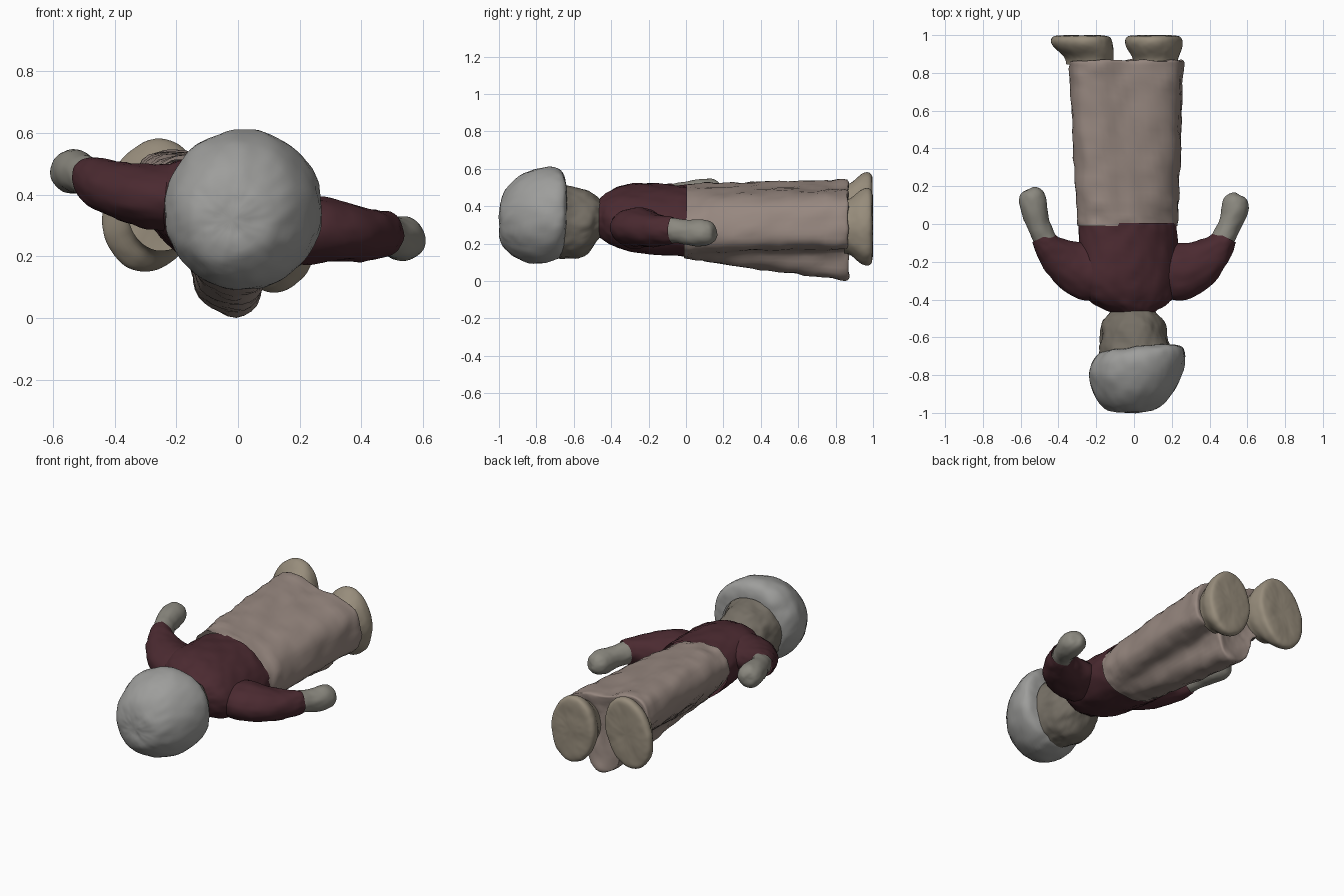
import bpy, bmesh
from math import sin, cos, pi, radians
from mathutils import Vector

if "Cube" in bpy.data.objects:
    bpy.data.objects.remove(bpy.data.objects["Cube"])

# soft lumpy surface shared by all parts
tex = bpy.data.textures.new("lumps", 'CLOUDS')
tex.noise_scale = 0.09


def mat(name, r, g, b):
    m = bpy.data.materials.new(name)
    m.diffuse_color = (r, g, b, 1)
    m.use_nodes = True
    m.node_tree.nodes["Principled BSDF"].inputs["Base Color"].default_value = m.diffuse_color
    return m


GREY = mat("hair_grey", .34, .34, .33)
SKIN = mat("face_tan", .18, .16, .13)
RED = mat("dark_red", .07, .023, .03)
ROBE = mat("dusty_pink", .31, .245, .215)
SHOE = mat("sand", .31, .265, .20)
HAND = mat("hand_grey", .26, .25, .215)


def loft(name, rings, material, lumps=0.012, caps=(True, True)):
    """Skin a row of rings; hidden ends are left open."""
    bm = bmesh.new()
    rows = [[bm.verts.new(p) for p in r] for r in rings]
    n = len(rows[0])
    for a, b in zip(rows, rows[1:]):
        for i in range(n):
            j = (i + 1) % n
            bm.faces.new((a[i], a[j], b[j], b[i]))
    for row, cap in ((rows[0], caps[0]), (rows[-1], caps[1])):
        if not cap:
            continue
        c = bm.verts.new(sum((v.co for v in row), Vector()) / n)
        for i in range(n):
            bm.faces.new((row[i], row[(i + 1) % n], c))
    bmesh.ops.recalc_face_normals(bm, faces=bm.faces[:])
    for f in bm.faces:
        f.smooth = True
    me = bpy.data.meshes.new(name)
    bm.to_mesh(me)
    bm.free()
    me.materials.append(material)
    ob = bpy.data.objects.new(name, me)
    bpy.context.collection.objects.link(ob)
    s = ob.modifiers.new("round", 'SUBSURF')
    s.levels = s.render_levels = 2
    d = ob.modifiers.new("lumps", 'DISPLACE')
    d.texture, d.texture_coords, d.strength, d.mid_level = tex, 'GLOBAL', lumps, 0.5
    return ob


def oval(y, cx, cz, rx, rz, tilt=0, sx=0, sz=0, n=24):
    """Ring across the body; tilt in degrees, sx/sz slant it along y."""
    t = radians(tilt)
    pts = []
    for i in range(n):
        a = 2 * pi * i / n
        u, v = rx * cos(a), rz * sin(a)
        pts.append(Vector((cx + u * cos(t) + v * sin(t),
                           y + sx * cos(a) + sz * sin(a),
                           cz - u * sin(t) + v * cos(t))))
    return pts


def tube(path, n=16):
    """Rings along a path of (x, y, z, side radius, up radius)."""
    P = [Vector(p[:3]) for p in path]
    rings = []
    for i, p in enumerate(path):
        d = (P[min(i + 1, len(P) - 1)] - P[max(i - 1, 0)]).normalized()
        side = Vector((0, 0, 1)).cross(d).normalized()
        up = d.cross(side)
        rings.append([P[i] + side * p[3] * cos(2 * pi * k / n) + up * p[4] * sin(2 * pi * k / n)
                      for k in range(n)])
    return rings


# hair cap with a slanted rim
loft("hair_cap", [oval(-1.0, -.02, .32, .07, .07), oval(-.985, -.02, .325, .14, .14),
                  oval(-.92, -.005, .335, .205, .215), oval(-.82, .01, .345, .252, .262, 0, .02, .01),
                  oval(-.73, .02, .355, .262, .266, 0, .045, .02),
                  oval(-.67, .025, .35, .235, .24, 0, .03, .02),
                  oval(-.66, .01, .325, .185, .195, 0, .02, .01)], GREY, .016, (True, False))

# face and neck
loft("face", [oval(-.69, .01, .32, .2, .205), oval(-.65, .0, .312, .19, .197),
              oval(-.59, -.005, .305, .178, .193), oval(-.53, -.005, .31, .172, .178),
              oval(-.49, -.005, .325, .145, .14), oval(-.45, 0, .335, .1, .095)], SKIN, .03, (False, False))

# upper body, twisted so the left shoulder is raised
loft("torso", [oval(-.48, 0, .33, .1, .095), oval(-.455, -.005, .335, .13, .11, 10),
               oval(-.42, -.02, .34, .22, .13, 16), oval(-.36, -.025, .343, .262, .158, 19),
               oval(-.27, -.03, .34, .28, .175, 20), oval(-.12, -.03, .327, .272, .18, 19),
               oval(-.02, -.035, .322, .268, .183, 18), oval(.005, -.035, .322, .267, .181, 18)],
     RED, .02, (False, False))

# sleeves and hands: same plan, each side at its own height
for s, label, z, e in ((-1, "left", (.39, .41, .43, .45, .47, .475), .015),
                       (1, "right", (.285, .275, .27, .27, .26, .255), -.015)):
    loft(label + "_sleeve", tube([
        (.13 * s, -.27, z[0], .11, .1), (.2 * s, -.265, z[0], .155, .115),
        (.27 * s, -.25, z[0], .158, .11), (.36 * s, -.205, z[1], .132, .094),
        (.44 * s, -.14, z[2], .09, .085), (.475 * s, -.09, z[3], .07, .078),
        (.485 * s, -.07, z[3], .06, .07)]), RED, .02, (False, False))
    loft(label + "_hand", tube([
        (.46 * s, -.1, z[3], .06, .07), (.48 * s, -.06, z[3], .063, .068),
        (.51 * s, .0, z[4], .06, .065), (.53 * s, .07 + e, z[5], .075, .074),
        (.54 * s, .125 + e, z[5], .076, .074), (.545 * s, .165 + e, z[5], .055, .055),
        (.55 * s, .175 + e, z[5], .02, .025)]), HAND, .014, (False, True))

# long robe: blends from a hip section to a folded hem with a tail underneath
hip = [(.235, .28), (.19, .38), (.08, .46), (-.03, .505), (-.14, .52), (-.24, .51), (-.3, .44), (-.295, .35),
       (-.24, .26), (-.17, .19), (-.1, .15), (-.03, .13), (.05, .12), (.12, .135), (.19, .16), (.23, .21)]
hem = [(.265, .31), (.235, .44), (.1, .49), (-.04, .48), (-.18, .55), (-.3, .545), (-.36, .44), (-.32, .32),
       (-.21, .24), (-.14, .18), (-.15, .05), (-.03, -.005), (.075, .02), (.085, .18), (.17, .16), (.26, .19)]


def robe_ring(y, t, k=1.0):
    c = Vector((-.04, 0, .31))
    out = []
    for (ax, az), (bx, bz) in zip(hip, hem):
        p = Vector((ax + (bx - ax) * t, 0, az + (bz - az) * t))
        p = c + (p - c) * k
        p.y = y
        out.append(p)
    return out


loft("robe", [robe_ring(-.01, 0), robe_ring(.04, .1), robe_ring(.15, .28), robe_ring(.35, .5),
              robe_ring(.55, .72), robe_ring(.72, .87), robe_ring(.84, 1), robe_ring(.87, 1),
              robe_ring(.865, 1, .88), robe_ring(.85, 1, .5)], ROBE, .028, (False, True))

# feet with flat flared soles
for label, cx, cz, rx, rz, tilt, dx in (("left", -.28, .365, .155, .215, 14, .045),
                                        ("right", .105, .29, .148, .205, -6, .01)):
    loft(label + "_foot", [oval(.845, cx + dx, cz, rx * .78, rz * .7, tilt),
                           oval(.88, cx + dx, cz, rx * .8, rz * .74, tilt),
                           oval(.92, cx + dx * .5, cz, rx * .97, rz * .93, tilt),
                           oval(.955, cx, cz, rx * 1.04, rz * 1.03, tilt),
                           oval(.985, cx, cz, rx * 1.01, rz * 1.02, tilt),
                           oval(.998, cx, cz, rx * .88, rz * .9, tilt),
                           oval(.998, cx, cz, rx * .5, rz * .5, tilt)], SHOE, .01, (False, True))
